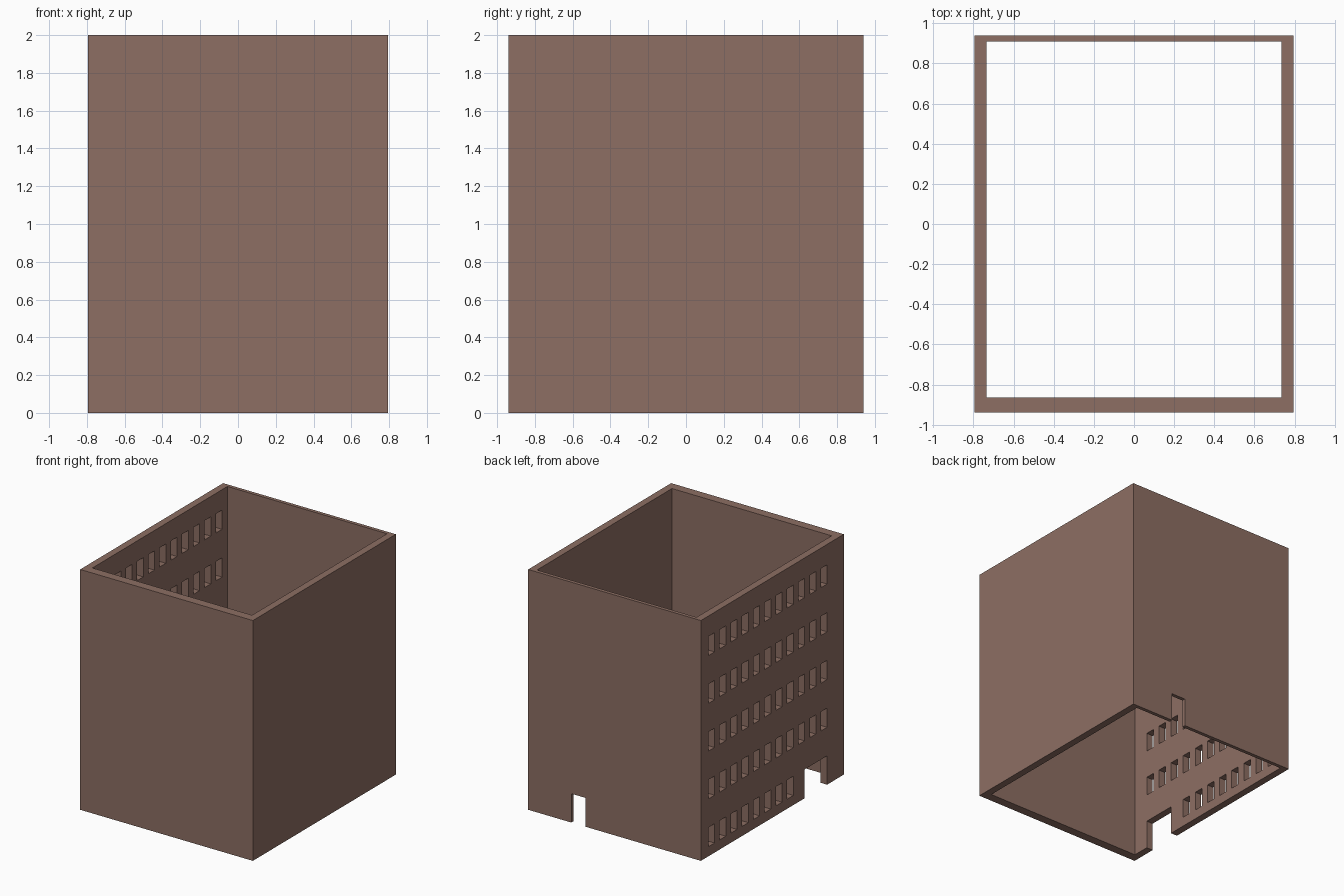
import bpy
import bmesh
from mathutils import Vector

if "Cube" in bpy.data.objects:
    bpy.data.objects.remove(bpy.data.objects["Cube"])

W, D, H = 0.795, 0.94, 2.0            # half width, half depth, height
T_SIDE, T_FRONT, T_BACK = 0.06, 0.075, 0.03

brown = bpy.data.materials.new("brown_wall")
brown.diffuse_color = (0.266, 0.156, 0.125, 1.0)
brown.use_nodes = True
brown.node_tree.nodes["Principled BSDF"].inputs["Base Color"].default_value = brown.diffuse_color


def wall(name, us, zs, origin, along, inward, is_hole=lambda u, z: False):
    """Wall made of grid cells, leaving out holes, then extruded inward."""
    bm = bmesh.new()
    origin, along, inward = Vector(origin), Vector(along), Vector(inward)
    us, zs = sorted(us), sorted(zs)
    grid = [[bm.verts.new(origin + along * u + Vector((0, 0, z))) for z in zs] for u in us]
    for i in range(len(us) - 1):
        for j in range(len(zs) - 1):
            if not is_hole((us[i] + us[i + 1]) / 2, (zs[j] + zs[j + 1]) / 2):
                bm.faces.new((grid[i][j], grid[i + 1][j], grid[i + 1][j + 1], grid[i][j + 1]))
    bmesh.ops.delete(bm, geom=[v for v in bm.verts if not v.link_faces], context='VERTS')
    ext = bmesh.ops.extrude_face_region(bm, geom=bm.faces[:], use_keep_orig=True)
    moved = [g for g in ext["geom"] if isinstance(g, bmesh.types.BMVert)]
    bmesh.ops.translate(bm, verts=moved, vec=inward)
    bmesh.ops.recalc_face_normals(bm, faces=bm.faces[:])
    mesh = bpy.data.meshes.new(name)
    bm.to_mesh(mesh)
    bm.free()
    mesh.materials.append(brown)
    obj = bpy.data.objects.new(name, mesh)
    bpy.context.collection.objects.link(obj)
    return obj


# Plain front and right walls
wall("front_wall", (-W, W), (0, H), (0, -D, 0), (1, 0, 0), (0, T_FRONT, 0))
wall("right_wall", (-D + T_FRONT, D - T_BACK), (0, H), (W, 0, 0), (0, 1, 0), (-T_SIDE, 0, 0))

# Back wall with a small doorway
wall("back_wall", (-W, 0.268, 0.398, W), (0, 0.24, H), (0, D, 0), (1, 0, 0), (0, -T_BACK, 0),
     lambda x, z: 0.268 < x < 0.398 and z < 0.24)

# Left wall: five rows of eleven windows, with a wide entrance at the front end
cols = [(0.76 - 0.148 * i, 0.84 - 0.148 * i) for i in range(11)]
rows = [(0.08 + 0.3975 * i, 0.24 + 0.3975 * i) for i in range(5)]


def left_hole(y, z):
    entrance = cols[10][0] < y < cols[8][0] and z < rows[0][1]
    window = any(a < y < b for a, b in cols) and any(a < z < b for a, b in rows)
    blocked = y < cols[7][0] and z < rows[0][1]    # no windows beside the entrance
    return entrance or (window and not blocked)


wall("left_wall",
     [-D + T_FRONT, D - T_BACK] + [e for c in cols for e in c],
     [0, H] + [e for r in rows for e in r],
     (-W, 0, 0), (0, 1, 0), (T_SIDE, 0, 0), left_hole)
